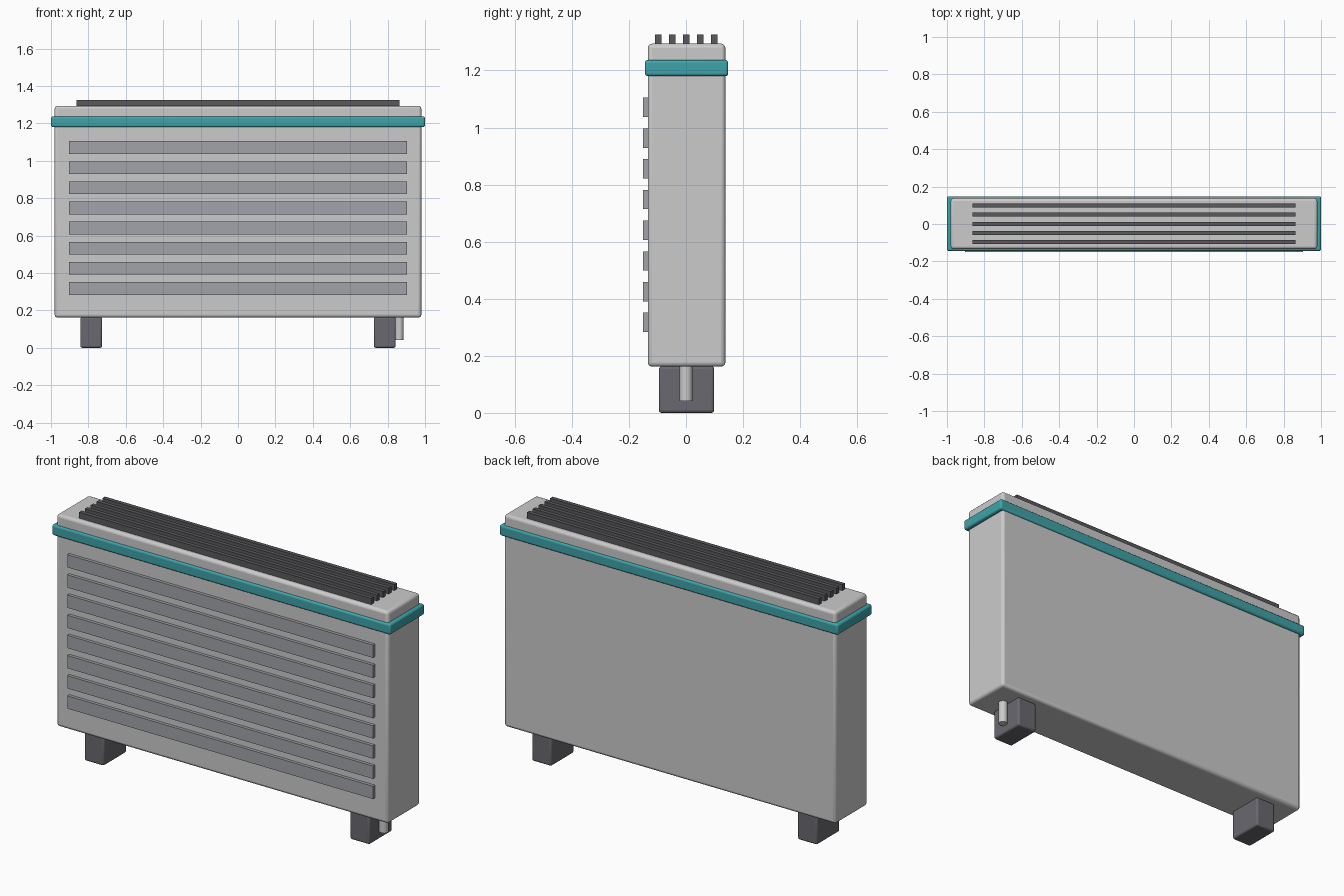
import bpy

if "Cube" in bpy.data.objects:
    bpy.data.objects.remove(bpy.data.objects["Cube"])

CY = 0.002  # body centre line, offset by the front slats


def material(name, rgb):
    m = bpy.data.materials.new(name)
    m.diffuse_color = (*rgb, 1)
    m.use_nodes = True
    m.node_tree.nodes["Principled BSDF"].inputs["Base Color"].default_value = m.diffuse_color
    return m


TEAL = material("teal", (0.05, 0.37, 0.40))
DARK = material("dark_grey", (0.14, 0.14, 0.16))
FIN = material("fin_grey", (0.10, 0.10, 0.11))
SLAT = material("slat_grey", (0.36, 0.37, 0.40))


def box(name, x, y, z, mat=None, bevel=0):
    """Box from (min, max) ranges with optional rounded edges."""
    r = (x, y, z)
    bpy.ops.mesh.primitive_cube_add(size=1, location=[(a + b) / 2 for a, b in r])
    ob = bpy.context.object
    ob.name = name
    ob.scale = [b - a for a, b in r]
    bpy.ops.object.transform_apply(location=False, rotation=False, scale=True)
    if mat:
        ob.data.materials.append(mat)
    if bevel:
        mod = ob.modifiers.new("rounded_edges", 'BEVEL')
        mod.width = bevel
        mod.segments = 3
        bpy.ops.object.shade_smooth_by_angle()
    return ob


# Heater casing and coloured trim band
box("casing", (-0.98, 0.98), (CY - 0.136, CY + 0.136), (0.162, 1.294), bevel=0.015)
box("trim_band", (-1, 1), (CY - 0.146, CY + 0.146), (1.18, 1.237), TEAL, 0.01)

# Horizontal slats on the front
for i in range(8):
    z = 0.317 + i * 0.1077
    box(f"front_slat_{i + 1}", (-0.903, 0.903), (-0.151, -0.125), (z - 0.034, z + 0.034), SLAT)

# Grille fins on top
for i in range(5):
    y = CY - 0.001 + (i - 2) * 0.049
    box(f"top_fin_{i + 1}", (-0.863, 0.863), (y - 0.011, y + 0.011), (1.28, 1.326), FIN)

# Feet
for name, s in (("left_foot", -1), ("right_foot", 1)):
    box(name, (s * 0.785 - 0.058, s * 0.785 + 0.058), (CY - 0.097, CY + 0.097), (0, 0.163), DARK, 0.01)

# Pipe stub under the right end
bpy.ops.mesh.primitive_cylinder_add(vertices=16, radius=0.023, depth=0.138,
                                    location=(0.862, 0, 0.111))
pipe = bpy.context.object
pipe.name = "pipe_stub"
bpy.ops.object.shade_smooth_by_angle()
